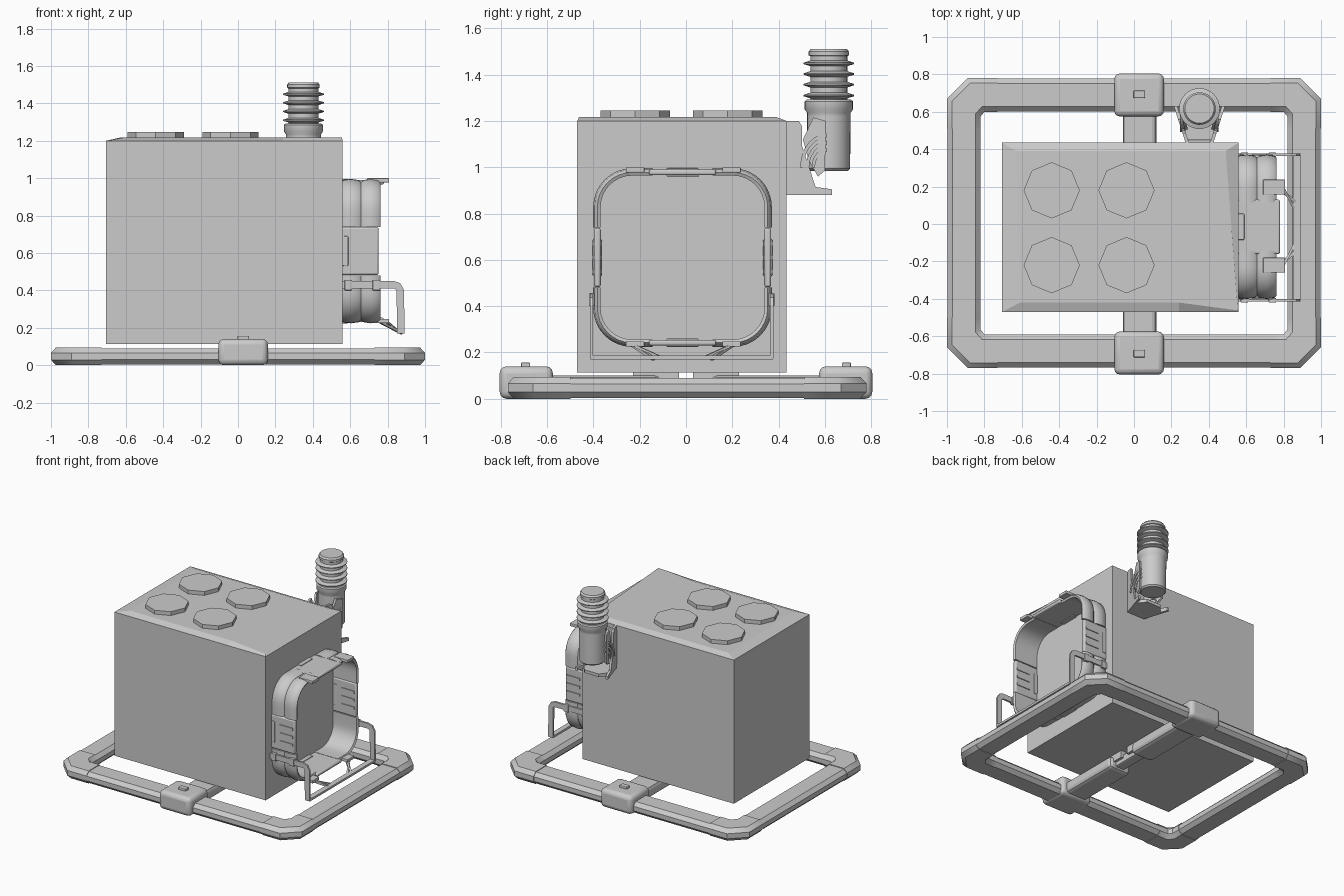
import bpy, bmesh
from math import sin, cos, pi, radians
from mathutils import Vector

if "Cube" in bpy.data.objects:
    bpy.data.objects.remove(bpy.data.objects["Cube"])


def finish(name, bm, bevel=0, segs=2, smooth=None):
    bmesh.ops.recalc_face_normals(bm, faces=bm.faces)
    me = bpy.data.meshes.new(name)
    bm.to_mesh(me)
    bm.free()
    ob = bpy.data.objects.new(name, me)
    bpy.context.collection.objects.link(ob)
    if bevel:
        m = ob.modifiers.new("bevel", 'BEVEL')
        m.width, m.segments, m.limit_method = bevel, segs, 'ANGLE'
    if smooth:
        bpy.ops.object.select_all(action='DESELECT')
        ob.select_set(True)
        bpy.context.view_layer.objects.active = ob
        bpy.ops.object.shade_smooth_by_angle(angle=radians(smooth))
    return ob


def loft(name, rings, **kw):
    """Skin a list of equal-length closed rings and cap both ends."""
    bm = bmesh.new()
    vs = [[bm.verts.new(p) for p in r] for r in rings]
    n = len(rings[0])
    for a, b in zip(vs, vs[1:]):
        for i in range(n):
            bm.faces.new((a[i], a[(i + 1) % n], b[(i + 1) % n], b[i]))
    bm.faces.new(vs[0])
    bm.faces.new(vs[-1])
    return finish(name, bm, **kw)


def box(name, x, y, z, **kw):
    ring = lambda h: [(x[0], y[0], h), (x[1], y[0], h), (x[1], y[1], h), (x[0], y[1], h)]
    return loft(name, [ring(z[0]), ring(z[1])], **kw)


def lathe(name, cx, cy, prof, n=32, **kw):
    return loft(name, [[(cx + r * cos(2 * pi * i / n), cy + r * sin(2 * pi * i / n), z)
                        for i in range(n)] for r, z in prof], **kw)


def bar(name, p, q, w, t, up=(0, 0, 1)):
    """Flat bar between two points."""
    p, q = Vector(p), Vector(q)
    d = (q - p).normalized()
    s = d.cross(Vector(up)).normalized()
    u = s.cross(d)
    ring = lambda c: [c + s * a * w / 2 + u * b * t / 2 for a, b in ((-1, -1), (1, -1), (1, 1), (-1, 1))]
    return loft(name, [ring(p), ring(q)])


# Main case with a slightly raised, uneven roof
base = [(-.705, -.47), (.24, -.47), (.56, -.47), (.56, .435), (-.705, .435)]
roof = [(-.61, -.42), (.24, -.42), (.555, -.462), (.49, .39), (-.63, .39)]
loft("case", [[(x, y, .113) for x, y in base], [(x, y, 1.2) for x, y in base],
              [(x, y, 1.217) for x, y in roof]])

# Octagonal lids
for x in (-.44, -.04):
    for y in (-.22, .18):
        lathe("top_lid", x, y, [(.15, 1.2), (.15, 1.246)], n=8)

# Base frame: chamfered corner sleeves and straight rails
sect = [(0, .3), (.15, 0), (.85, 0), (1, .3), (1, .7), (.85, 1), (.15, 1), (0, .7)]


def section(inner, outer, z0, z1):
    i, o = Vector(inner), Vector(outer)
    return [(*(i + (o - i) * u), z0 + (z1 - z0) * v) for u, v in sect]


corner = [((.82, .51), (1, .51)), ((.82, .575), (1, .67)), ((.80, .60), (.89, .78)), ((.73, .60), (.73, .78))]
for sx in (-1, 1):
    for sy in (-1, 1):
        dy = 0 if sy > 0 else .01
        loft("frame_corner", [section((i[0] * sx, i[1] * sy + dy), (o[0] * sx, o[1] * sy + dy), 0, .095)
                              for i, o in corner], smooth=35)
    loft("frame_side_rail", [section((.822 * sx, y), (.997 * sx, y), .004, .09) for y in (-.52, .52)], smooth=35)
for y0, y1 in ((.602, .777), (-.592, -.767)):
    loft("frame_long_rail", [section((x, y0), (x, y1), .004, .09) for x in (-.74, .74)], smooth=35)

# Clamps around the long rails, with small latches
for s in (-1, 1):
    y = sorted((.575 * s, .805 * s))
    box("rail_clamp", (-.105, .16), y, (0, .14), bevel=.03, segs=3, smooth=40)
    box("clamp_latch", (-.003, .06), (s * .693 - .02, s * .693 + .02), (.13, .157), bevel=.006)
    # Cross beam halves and the pads that carry the case
    box("cross_beam", (-.06, .12), sorted((.11 * s, .6 * s)), (.012, .1), bevel=.025, segs=2)
    box("beam_pad", (-.03, .09), sorted((.03 * s, .23 * s)), (.06, .116))
box("beam_link", (-.01, .07), (-.13, .13), (.03, .09), bevel=.01)

# Padded hoop on the right side: four corner cushions
CY, CZ = -.015, .61
prof = [(.55, .0), (.565, .014), (.605, .018), (.645, .012), (.658, .002), (.671, .012), (.71, .018),
        (.75, .012), (.762, 0), (.755, -.014), (.55, -.014)]
path = [(.368, .13, 0), (.368, .18, 0)]
path += [(.218 + .15 * cos(a), .218 + .15 * sin(a), a) for a in [pi / 2 * i / 8 for i in range(9)]]
path += [(.18, .368, pi / 2), (.13, .368, pi / 2)]
for sy in (-1, 1):
    for sz in (-1, 1):
        loft("hoop_cushion", [[(x, CY + sy * (py + o * cos(a)), CZ + sz * (pz + o * sin(a))) for x, o in prof]
                              for py, pz, a in path], smooth=40)

# Middle panels, straps and clips of the hoop
for s in (-1, 1):
    y = CY + s * .368
    box("hoop_side_panel", (.55, .752), (y - .015, y + .015), (.482, .738), bevel=.01, segs=2, smooth=40)
    for z in (.55, .61, .67):
        box("side_panel_strap", (.63, .74), (y - .021, y + .021), (z - .009, z + .009))
    box("side_panel_buckle", (.56, .59), (y - .02, y + .02), (.53, .69), bevel=.006)
    z = CZ + s * .368
    box("hoop_flat_panel", (.55, .78), (CY - .145, CY + .145), (z - .012, z + .012), bevel=.008, segs=2, smooth=40)
    box("flat_panel_strap", (.55, .59), (-.085, .055), (z - .018, z + .018), bevel=.005)
    for yc in (.197, -.22):
        box("hoop_clip", (.69, .808), (yc - .04, yc + .04), (z + s * .008 - .009, z + s * .008 + .014), bevel=.004)

# Guard bar below the hoop: two bent arms, a lower bar and braces
arm = [(.55, .43, 0, 1), (.835, .43, 0, 1), (.858, .421, .5, .85), (.868, .40, 1, 0.1), (.87, .175, 1, 0)]
for y in (-.408, .37):
    loft("guard_arm", [[(x + k * nx * .02, y + t, z + k * nz * .02)
                        for k, t in ((-1, -.007), (1, -.007), (1, .007), (-1, .007))]
                       for x, z, nx, nz in arm])
    for x in (.59, .74):
        box("guard_arm_clip", (x - .02, x + .02), (y - .012, y + .012), (.4, .456), bevel=.004)
box("guard_lower_bar", (.85, .89), (-.412, .375), (.17, .186))
for s in (-1, 1):
    bar("guard_brace", (.76, CY + s * .215, .232), (.875, CY + s * .125, .172), .016, .014)
    bar("guard_upper_brace", (.80, CY + s * .205, .228), (.86, CY + s * .09, .176), .012, .012)

# Rear stack: pipe, collar, ribbed neck and cap
SX, SY = .35, .617
stack = [(.082, .985), (.092, .995), (.094, 1.215), (.094, 1.22), (.094, 1.235), (.104, 1.25),
         (.104, 1.285), (.096, 1.292), (.08, 1.292)]
for z in (1.31, 1.357, 1.403, 1.449):
    stack += [(.08, z - .012), (.109, z - .003), (.109, z + .003), (.08, z + .012)]
stack += [(.08, 1.48), (.087, 1.484), (.087, 1.5), (.078, 1.512)]
lathe("rear_stack", SX, SY, stack, n=32, smooth=35)

# Stack bracket: splayed side plates, curved arms, foot and back plate
plate = [(.43, 1.2), (.487, 1.2), (.5, 1.18), (.502, 1.09), (.56, .915), (.63, .905), (.63, .88), (.43, .88)]
arms = [(.505, 1.12), (.55, 1.215), (.605, 1.2), (.6, .985), (.57, .96), (.53, 1.03)]
for s in (-1, 1):
    splay = lambda y, k: SX + s * (.055 + (y - .43) * .32 + k)
    loft("bracket_plate", [[(splay(y, k), y, z) for y, z in plate] for k in (0, .018)])
    loft("bracket_arm", [[(SX + s * (.06 + (y - .5) * .3 + k), y, z) for y, z in arms] for k in (0, .016)])
    # Concentric ribs on the arm
    for r in (.06, .085, .11):
        rings = []
        for i in range(7):
            a = pi / 2 * (1 + i / 6)
            rings.append([(SX + s * (.085 + dx), .61 + (r + dr) * cos(a), 1.0 + (r + dr) * 1.25 * sin(a))
                          for dx, dr in ((-.01, -.007), (.018, -.007), (.018, .007), (-.01, .007))])
        loft("arm_rib", rings, smooth=35)
box("bracket_back", (SX - .075, SX + .075), (.425, .452), (.9, 1.17), bevel=.006)
loft("bracket_foot", [[(SX - .07, .43, z), (SX + .07, .43, z), (SX + .115, .56, z), (SX + .06, .63, z),
                       (SX - .06, .63, z), (SX - .115, .56, z)] for z in (.88, .903)])
